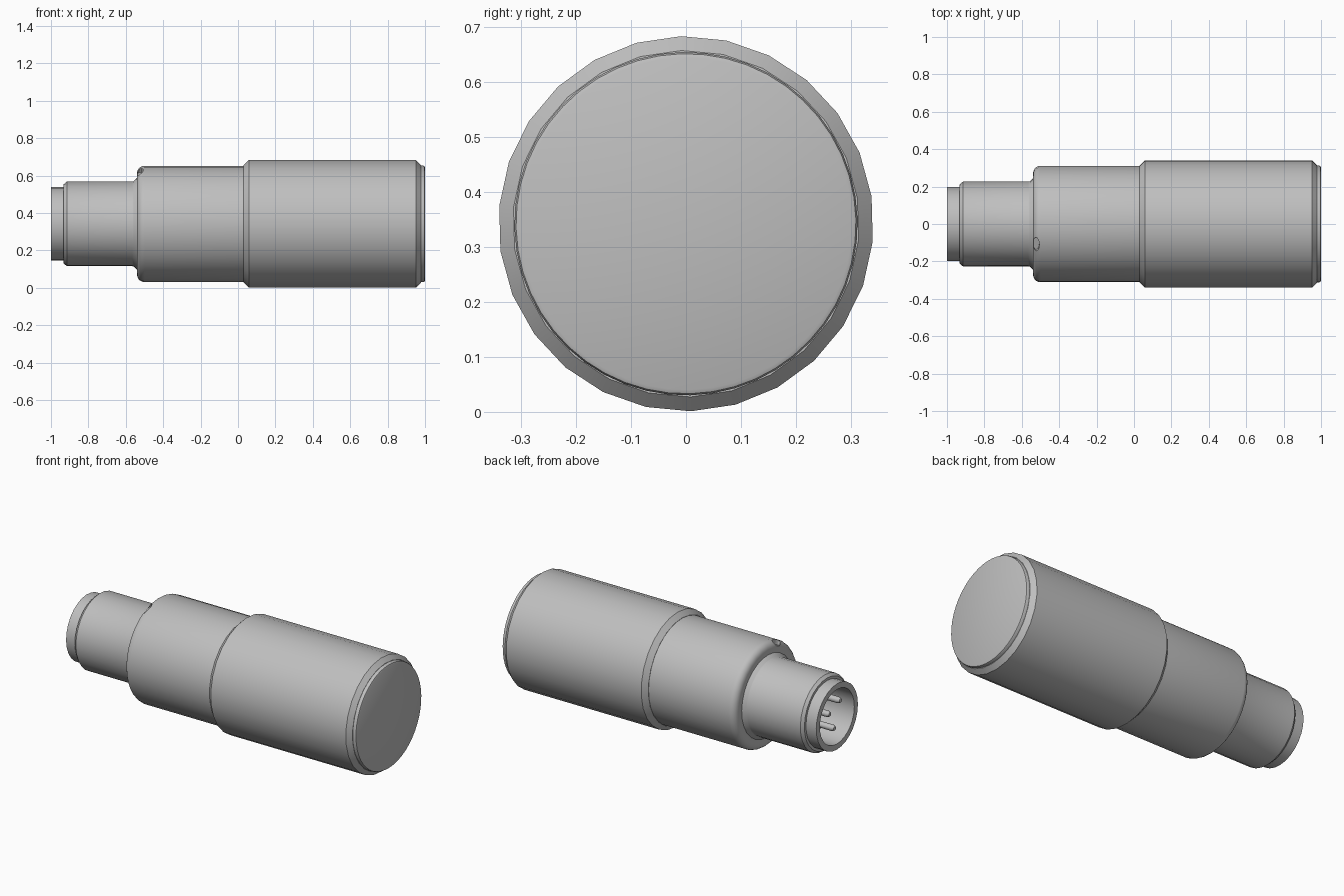
import bpy, bmesh
from math import sin, cos, pi, radians
from mathutils import Matrix, Vector

old = bpy.data.objects.get("Cube")
if old:
    bpy.data.objects.remove(old, do_unlink=True)

AXIS_Z = 0.342

grey = bpy.data.materials.new("satin_grey")
grey.use_nodes = True
colour = (0.52, 0.52, 0.52, 1)
grey.diffuse_color = colour
grey.node_tree.nodes["Principled BSDF"].inputs["Base Color"].default_value = colour


def lathe(name, profile, sides, y=0.0, z=0.0):
    """Turn (x, radius) points around a line parallel to x; radius 0 closes an end."""
    bm = bmesh.new()
    rings = []
    for x, r in profile:
        count = sides if r else 1
        turns = [2 * pi * i / sides - radians(1.5) for i in range(count)]
        rings.append([bm.verts.new((x, y + r * sin(a), AXIS_Z + z + r * cos(a))) for a in turns])
    for a, b in zip(rings, rings[1:]):
        for i in range(sides):
            j = (i + 1) % sides
            corners = [a[i % len(a)], a[j % len(a)], b[j % len(b)], b[i % len(b)]]
            bm.faces.new(list(dict.fromkeys(corners)))
    bmesh.ops.recalc_face_normals(bm, faces=bm.faces)
    mesh = bpy.data.meshes.new(name)
    bm.to_mesh(mesh)
    bm.free()
    mesh.materials.append(grey)
    obj = bpy.data.objects.new(name, mesh)
    bpy.context.collection.objects.link(obj)
    return obj


def activate(obj):
    bpy.ops.object.select_all(action='DESELECT')
    obj.select_set(True)
    bpy.context.view_layer.objects.active = obj


def arc(x, r, radius, steps=5):
    """Rounded outer corner at the left end of a cylinder."""
    ts = [pi / 2 * i / steps for i in range(steps + 1)]
    return [(x + radius * (1 - sin(t)), r - radius * (1 - cos(t))) for t in reversed(ts)]


# Large sensor housing with chamfered ends
housing = lathe("sensor_housing", [
    (0.03, 0), (0.03, 0.313), (0.058, 0.341), (0.952, 0.341), (0.978, 0.315), (0.978, 0)], 26)

# Sensing face with a softened rim
face = lathe("sensing_face", [
    (0.97, 0.312), (0.99, 0.312), (0.997, 0.309), (1.0, 0.302), (1.0, 0)], 48)

# Middle sleeve with rounded shoulder
sleeve = lathe("middle_sleeve",
               [(-0.54, 0)] + arc(-0.54, 0.311, 0.04) + [(0.035, 0.311), (0.035, 0)], 32)

# Indicator window cut into the shoulder
bm = bmesh.new()
bmesh.ops.create_cone(bm, cap_ends=True, segments=16, radius1=0.035, radius2=0.035, depth=0.05)
tilt = radians(21)
bmesh.ops.transform(bm, verts=bm.verts, matrix=(
    Matrix.Translation(Vector((-0.523, -0.305 * sin(tilt), AXIS_Z + 0.305 * cos(tilt))))
    @ Matrix.Rotation(tilt, 4, 'X') @ Matrix.Diagonal((0.48, 1.1, 1, 1))))
mesh = bpy.data.meshes.new("window_cutter")
bm.to_mesh(mesh)
bm.free()
mesh.materials.append(grey)
cutter = bpy.data.objects.new("window_cutter", mesh)
cutter.hide_render = True
bpy.context.collection.objects.link(cutter)
cut = sleeve.modifiers.new("window", 'BOOLEAN')
cut.operation = 'DIFFERENCE'
cut.object = cutter
activate(sleeve)
bpy.ops.object.modifier_apply(modifier=cut.name)
bpy.data.objects.remove(cutter, do_unlink=True)

# Plug connector: outer shell, tip and hollow socket in one profile
plug = lathe("plug_shell", [
    (-0.53, 0.248), (-0.542, 0.244), (-0.558, 0.228), (-0.565, 0.226),
    (-0.915, 0.226), (-0.932, 0.212), (-0.932, 0.197), (-1.0, 0.197),
    (-1.0, 0.163), (-0.68, 0.163), (-0.68, 0)], 28)

# Contact pins: one central, four around it
spots = [(0, 0)] + [(0.11 * cos(radians(66 + 90 * k)), 0.11 * sin(radians(66 + 90 * k)))
                    for k in range(4)]
pins = [lathe("contact_pin", [(-0.67, 0.018), (-0.94, 0.018), (-0.953, 0.012), (-0.957, 0)],
              12, y, z) for y, z in spots]

for obj in [housing, face, sleeve, plug] + pins:
    activate(obj)
    bpy.ops.object.shade_smooth_by_angle(angle=radians(30))
